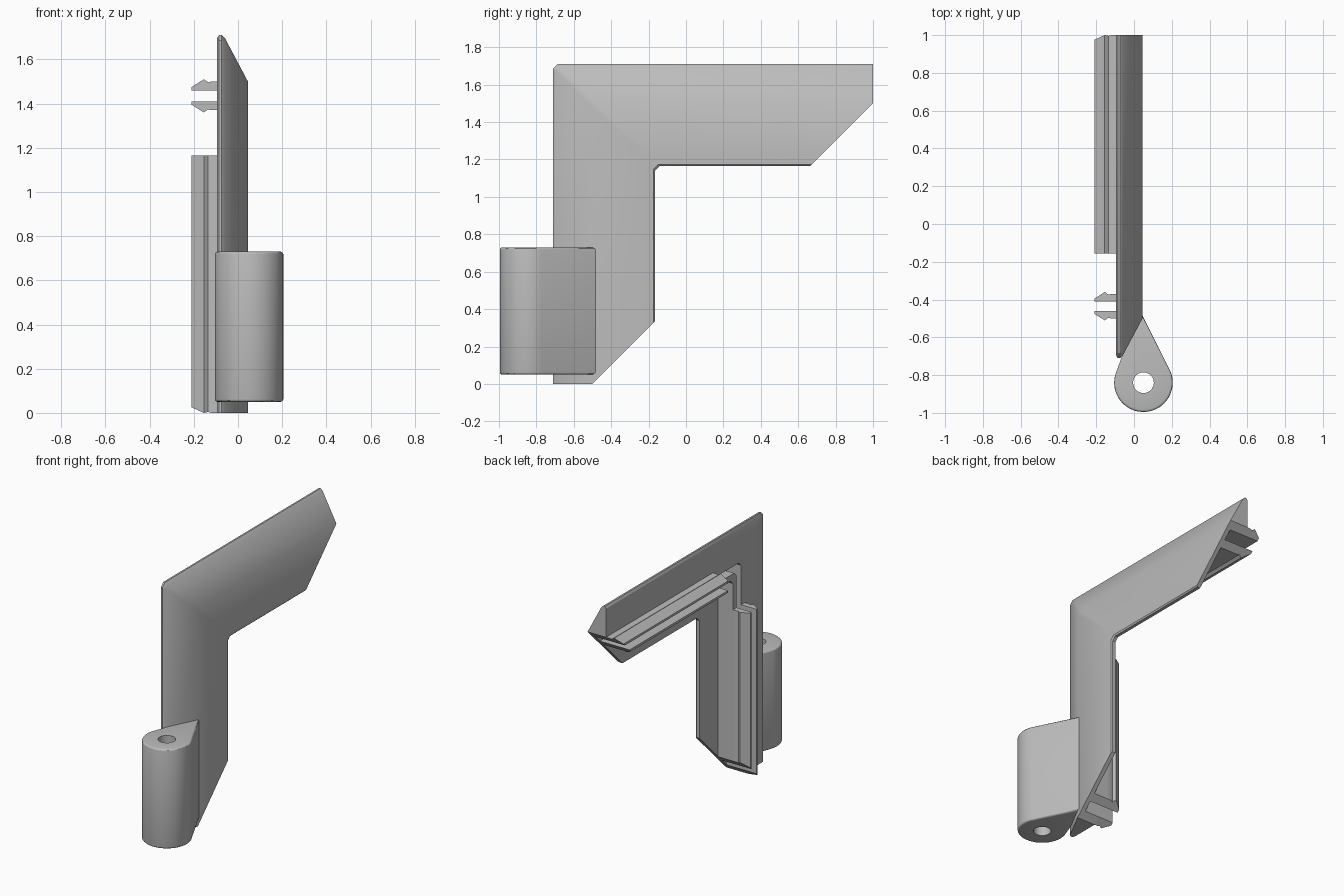
import bpy, bmesh, math

cube = bpy.data.objects.get("Cube")
if cube:
    bpy.data.objects.remove(cube, do_unlink=True)

grey = bpy.data.materials.new("matte_grey")
grey.use_nodes = True
colour = (0.5, 0.5, 0.5, 1)
grey.diffuse_color = colour
grey.node_tree.nodes["Principled BSDF"].inputs["Base Color"].default_value = colour

SIDE, TOP, END = -0.71, 1.71, 1.0   # outer edges of the two arms
BAND = 0.21                         # width of the sloping rim
BEND = 0.025                        # easing of the elbow
BACK = -0.095


def finish(name, bm):
    bmesh.ops.recalc_face_normals(bm, faces=bm.faces)
    mesh = bpy.data.meshes.new(name)
    bm.to_mesh(mesh)
    bm.free()
    mesh.materials.append(grey)
    obj = bpy.data.objects.new(name, mesh)
    bpy.context.collection.objects.link(obj)
    bpy.ops.object.select_all(action='DESELECT')
    obj.select_set(True)
    bpy.context.view_layer.objects.active = obj
    bpy.ops.object.shade_smooth_by_angle(angle=math.radians(30))
    return obj


# Stations along the arms: d is the distance in from the outer edge
def lower_end(d, x):
    return (x, SIDE + d, max(0, d - BAND))


def upper_end(d, x):
    return (x, END - max(0, d - BAND), TOP - d)


def elbow_low(d, x):
    return (x, SIDE + d, TOP - d - BEND)


def elbow_high(d, x):
    return (x, SIDE + d + BEND, TOP - d)


def rail_top(d, x):
    return (x, SIDE + d, 1.165)


def rail_front(d, x):
    return (x, -0.155, TOP - d)


def sweep(name, profile, stations, caps):
    bm = bmesh.new()
    rings = [[bm.verts.new(s(d, x)) for d, x in profile] for s in stations]
    n = len(profile)
    for a, b in zip(rings, rings[1:]):
        for i in range(n):
            j = (i + 1) % n
            bm.faces.new((a[i], a[j], b[j], b[i]))
    for ring in (rings[0], rings[-1]):
        for cap in caps:
            bm.faces.new([ring[i] for i in cap])
    return finish(name, bm)


# Angled bracket: sloping rim, thin wall and two ribs behind it
section = [
    (0.015, BACK), (0, -0.086), (0, -0.074), (0.012, -0.06),
    (BAND, 0.045), (0.537, 0.045), (0.545, 0.037), (0.545, 0.015),
    (0.34, 0.015), (0.34, BACK), (0.30, BACK), (0.30, 0.015),
    (0.25, 0.015), (0.25, BACK), (BAND, BACK),
]
n = len(section)
rim_cap = [0, 1, 2, 3, 4, n - 1]
wall_cap = list(range(4, n))
sweep("angled_bracket", section,
      [lower_end, elbow_low, elbow_high, upper_end], [rim_cap, wall_cap])

# Barbed snap rails, mirrored in pairs on each arm
barb = [(BAND, -0.09), (BAND, -0.12), (0.214, -0.135), (0.2, -0.155),
        (0.235, -0.21), (0.25, -0.21), (0.25, -0.09)]
mirrored = [(0.55 - d, x) for d, x in barb]
for label, shape in (("outer", barb), ("inner", mirrored)):
    cap = [range(len(shape))]
    sweep("upright_rail_" + label, shape, [lower_end, rail_top], cap)
    sweep("level_rail_" + label, shape, [rail_front, upper_end], cap)

# Teardrop hinge knuckle with a bore
CX, CY, R = 0.05, -0.84, 0.155


def circle(radius, start, stop, count):
    for i in range(count):
        a = math.radians(start + (stop - start) * i / (count - 1))
        yield (CX + radius * math.cos(a), CY + radius * math.sin(a))


outline = list(circle(R, 25, -195, 45)) + [(-0.06, -0.69), (0.03, -0.5), (0.045, -0.485)]
bore = list(circle(0.055, 0, 345, 24))
bm = bmesh.new()
edges = []
for loop in (outline, bore):
    vs = [bm.verts.new((x, y, 0.05)) for x, y in loop]
    edges += [bm.edges.new((vs[i - 1], vs[i])) for i in range(len(vs))]
bmesh.ops.triangle_fill(bm, edges=edges, use_beauty=True)
grown = bmesh.ops.extrude_face_region(bm, geom=bm.faces[:])
bmesh.ops.translate(bm, vec=(0, 0, 0.68),
                    verts=[v for v in grown["geom"] if isinstance(v, bmesh.types.BMVert)])
# Soften the outer top and bottom edges
bmesh.ops.recalc_face_normals(bm, faces=bm.faces)
rims = [e for e in bm.edges
        if abs(e.verts[0].co.z - e.verts[1].co.z) < 0.01
        and e.calc_face_angle(0) > 1
        and math.dist(e.verts[0].co.xy, (CX, CY)) > 0.1]
bmesh.ops.bevel(bm, geom=rims, offset=0.012, segments=3, profile=0.5,
                affect='EDGES', clamp_overlap=False)
finish("hinge_knuckle", bm)
